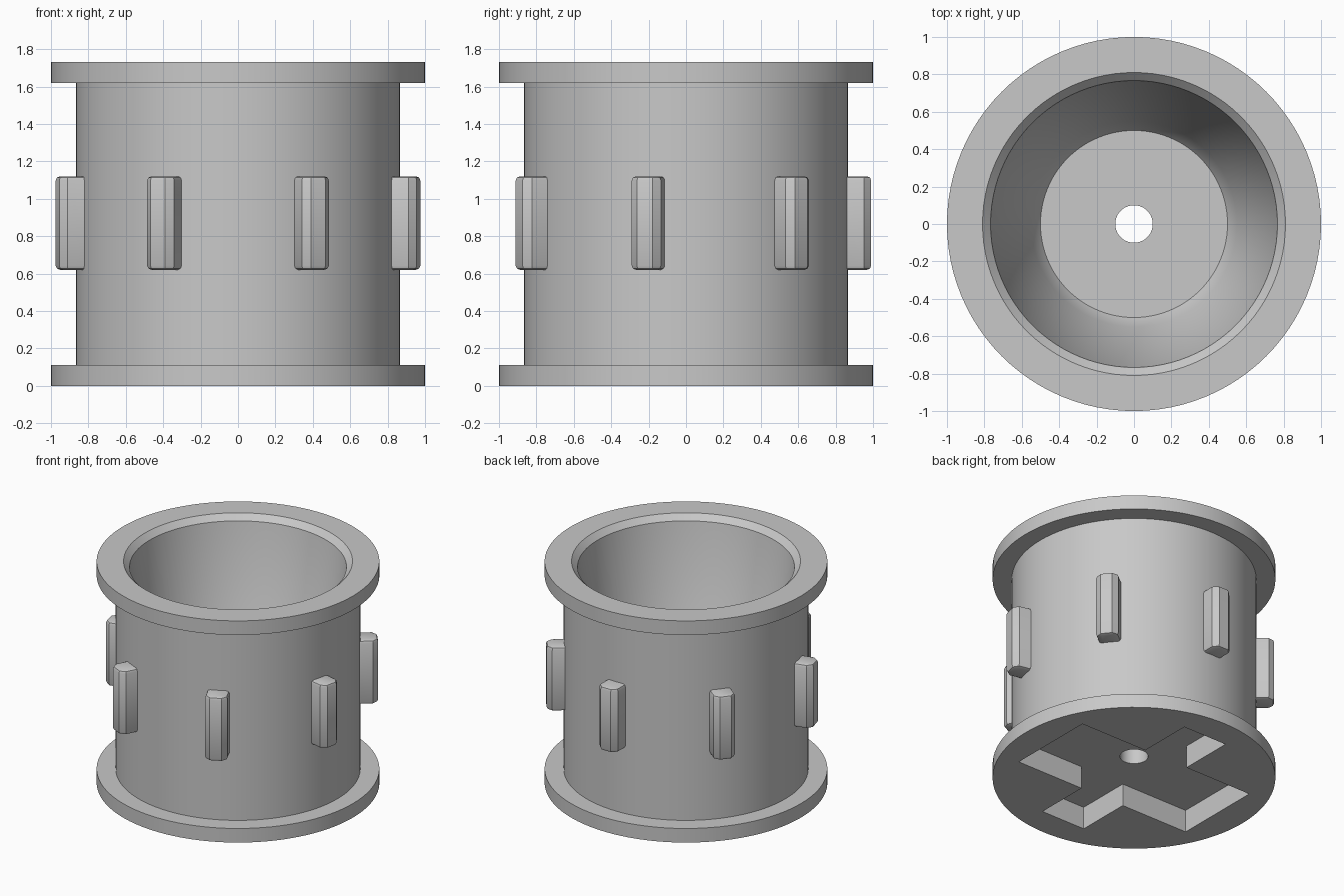
import bpy, bmesh, math
from mathutils import Matrix, Vector

cube = bpy.data.objects.get("Cube")
if cube:
    bpy.data.objects.remove(cube, do_unlink=True)

grey = bpy.data.materials.new("plain grey")
grey.use_nodes = True
grey.diffuse_color = (0.58, 0.58, 0.58, 1)
grey.node_tree.nodes["Principled BSDF"].inputs["Base Color"].default_value = grey.diffuse_color


def finish(bm, name):
    """Turn a bmesh into a named grey object."""
    bmesh.ops.recalc_face_normals(bm, faces=bm.faces)
    mesh = bpy.data.meshes.new(name)
    bm.to_mesh(mesh)
    bm.free()
    mesh.materials.append(grey)
    obj = bpy.data.objects.new(name, mesh)
    bpy.context.collection.objects.link(obj)
    return obj


def select_only(obj):
    bpy.ops.object.select_all(action='DESELECT')
    obj.select_set(True)
    bpy.context.view_layer.objects.active = obj


def lathe(name, profile, segments=96):
    """Revolve a closed (radius, height) profile around z."""
    bm = bmesh.new()
    verts = [bm.verts.new((r, 0, z)) for r, z in profile]
    edges = [bm.edges.new((a, b)) for a, b in zip(verts, verts[1:] + verts[:1])]
    bmesh.ops.spin(bm, geom=verts + edges, cent=(0, 0, 0), axis=(0, 0, 1),
                   angle=math.tau, steps=segments)
    bmesh.ops.remove_doubles(bm, verts=bm.verts, dist=1e-4)
    return finish(bm, name)


# Flanged drum with a tapered cup and a centre hole
HEIGHT, RIM, BODY, FLOOR, HOLE = 1.73, 0.11, 0.865, 0.3, 0.1
drum = lathe("drum", [
    (HOLE, 0), (1, 0), (1, RIM), (BODY, RIM),
    (BODY, HEIGHT - RIM), (1, HEIGHT - RIM), (1, HEIGHT),
    (0.81, HEIGHT), (0.767, HEIGHT - 0.043),
    (0.55, FLOOR + 0.07), (0.5, FLOOR), (HOLE, FLOOR)])

# Cross-shaped pocket in the underside
bm = bmesh.new()
xl, xw, yl, yw = 0.77, 0.19, 0.78, 0.35
quarter = [(xl, yw), (xw, yw), (xw, yl)]
outline = []
for sx, sy in ((1, 1), (-1, 1), (-1, -1), (1, -1)):
    corner = quarter if sx * sy > 0 else quarter[::-1]
    outline += [(sx * x, sy * y, -0.1) for x, y in corner]
face = bm.faces.new([bm.verts.new(p) for p in outline])
ext = bmesh.ops.extrude_face_region(bm, geom=[face])
bmesh.ops.translate(bm, vec=(0, 0, 0.275),
                    verts=[g for g in ext["geom"] if isinstance(g, bmesh.types.BMVert)])
cutter = finish(bm, "pocket_cutter")
cutter.hide_render = True

cut = drum.modifiers.new("pocket", 'BOOLEAN')
cut.operation, cut.solver, cut.object = 'DIFFERENCE', 'EXACT', cutter
select_only(drum)
bpy.ops.object.modifier_apply(modifier=cut.name)
bpy.data.objects.remove(cutter, do_unlink=True)
bpy.ops.object.shade_smooth_by_angle(angle=math.radians(30))


def peg(name, angle):
    """Upright block on the drum wall with chamfered outer corners."""
    inner, outer, width, bottom, top = 0.82, 0.99, 0.16, 0.62, 1.12
    bm = bmesh.new()
    bmesh.ops.create_cube(bm, size=1)
    bmesh.ops.scale(bm, vec=(outer - inner, width, top - bottom), verts=bm.verts)
    bmesh.ops.translate(bm, vec=((inner + outer) / 2, 0, (bottom + top) / 2), verts=bm.verts)
    upright = [e for e in bm.edges if all(v.co.x > 0.9 for v in e.verts)
               and abs(e.verts[0].co.z - e.verts[1].co.z) > 0.1]
    bmesh.ops.bevel(bm, geom=upright, offset=0.037, segments=1, affect='EDGES')
    ends = [e for e in bm.edges if abs(e.verts[0].co.z - e.verts[1].co.z) < 0.01
            and max(v.co.x for v in e.verts) > 0.9]
    bmesh.ops.bevel(bm, geom=ends, offset=0.022, segments=2, profile=0.5, affect='EDGES')
    bmesh.ops.rotate(bm, verts=bm.verts, cent=Vector(), matrix=Matrix.Rotation(angle, 3, 'Z'))
    obj = finish(bm, name)
    select_only(obj)
    bpy.ops.object.shade_smooth_by_angle(angle=math.radians(30))


# Seven pegs evenly spaced, one at the back
for i in range(7):
    peg(f"peg_{i + 1}", math.pi / 2 + i * math.tau / 7)
